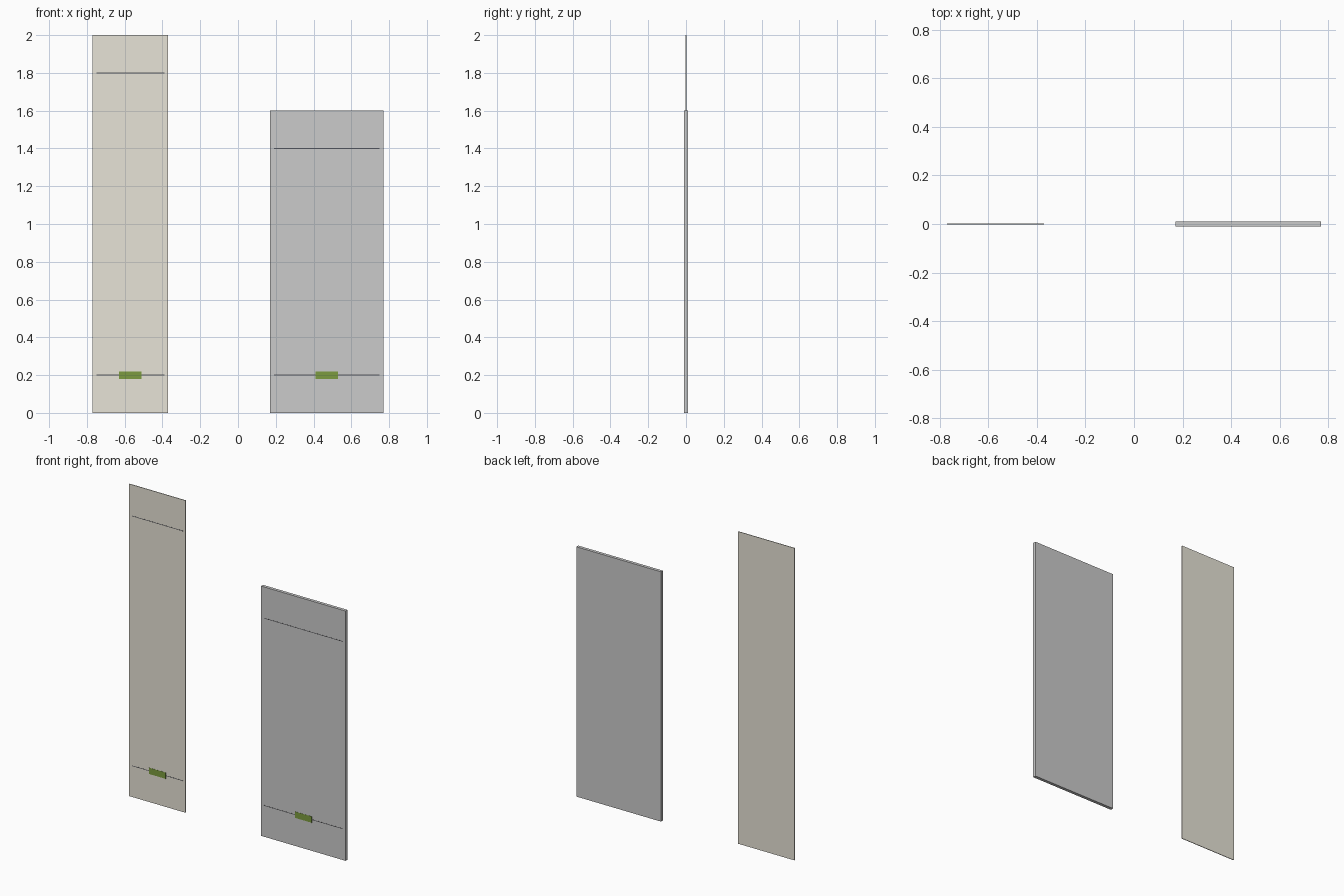
import bpy

if "Cube" in bpy.data.objects:
    bpy.data.objects.remove(bpy.data.objects["Cube"])


def material(name, rgb):
    m = bpy.data.materials.new(name)
    m.diffuse_color = (*rgb, 1)
    m.use_nodes = True
    m.node_tree.nodes["Principled BSDF"].inputs["Base Color"].default_value = m.diffuse_color
    return m


def box(name, center, size, mat=None):
    bpy.ops.mesh.primitive_cube_add(size=1, location=center)
    ob = bpy.context.object
    ob.name = name
    ob.scale = size
    bpy.ops.object.transform_apply(location=False, rotation=False, scale=True)
    if mat:
        ob.data.materials.append(mat)
    return ob


beige = material("beige", (0.80, 0.77, 0.68))
pencil = material("pencil", (0.10, 0.10, 0.11))
green = material("green", (0.20, 0.33, 0.05))


def plate(prefix, x, width, height, thick, mat=None):
    # upright sheet
    box(prefix + "_plate", (x, 0, height / 2), (width, thick, height), mat)
    front = -thick / 2
    # pencil lines near the bottom and the top
    for label, z in (("start", 0.2), ("finish", height - 0.2)):
        box(f"{prefix}_{label}_line", (x, front, z),
            (width - 0.04, 0.001, 0.004), pencil)
    # green sample band on the start line
    box(prefix + "_sample_band", (x, front, 0.2), (0.12, 0.002, 0.04), green)


plate("thin", -0.57, 0.4, 2.0, 0.004, beige)
plate("thick", 0.47, 0.6, 1.6, 0.02)
